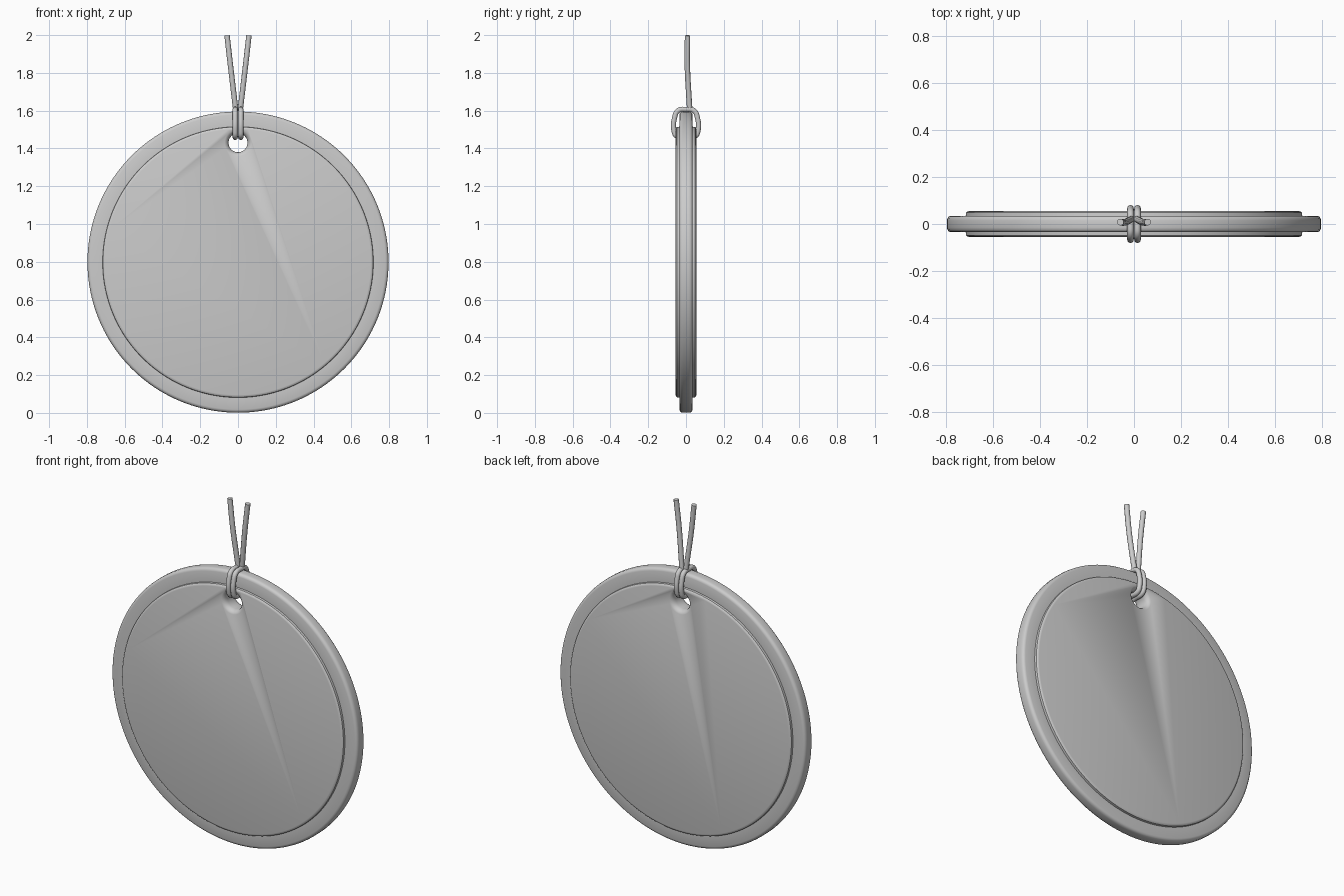
import bpy, bmesh
from math import sin, cos, pi, radians

if "Cube" in bpy.data.objects:
    bpy.data.objects.remove(bpy.data.objects["Cube"])


def lathe(name, half, z, seg):
    """Spin a (radius, y) half profile, mirrored front to back, about a y-facing axis."""
    profile = half + [(r, -y) for r, y in reversed(half)]
    bm = bmesh.new()
    rings = [[bm.verts.new((r * cos(2 * pi * i / seg), y, z + r * sin(2 * pi * i / seg)))
              for i in range(seg)] for r, y in profile]
    for a, b in zip(rings, rings[1:]):
        for i in range(seg):
            j = (i + 1) % seg
            bm.faces.new((a[i], a[j], b[j], b[i]))
    bm.faces.new(rings[0])
    bm.faces.new(rings[-1])
    bmesh.ops.recalc_face_normals(bm, faces=bm.faces)
    mesh = bpy.data.meshes.new(name)
    bm.to_mesh(mesh)
    bm.free()
    ob = bpy.data.objects.new(name, mesh)
    bpy.context.collection.objects.link(ob)
    return ob


def select(ob):
    bpy.ops.object.select_all(action='DESELECT')
    ob.select_set(True)
    bpy.context.view_layer.objects.active = ob


def cord(name, points, radius, closed=False):
    """Round cord along a smooth path."""
    cu = bpy.data.curves.new(name, 'CURVE')
    cu.dimensions = '3D'
    cu.bevel_depth = radius
    cu.bevel_resolution = 3
    cu.resolution_u = 8
    cu.use_fill_caps = True
    sp = cu.splines.new('BEZIER')
    sp.bezier_points.add(len(points) - 1)
    for bp, co in zip(sp.bezier_points, points):
        bp.co = co
        bp.handle_left_type = bp.handle_right_type = 'AUTO'
    sp.use_cyclic_u = closed
    ob = bpy.data.objects.new(name, cu)
    bpy.context.collection.objects.link(ob)
    select(ob)
    bpy.ops.object.convert(target='MESH')
    bpy.ops.object.shade_smooth_by_angle(angle=radians(50))
    return bpy.context.object


# Round tag: raised face on both sides, stepped rim with softened edges
tag = lathe("tag_disc", [
    (0.703, 0.055), (0.711, 0.053), (0.716, 0.048), (0.717, 0.035),
    (0.780, 0.035), (0.789, 0.032), (0.795, 0.025), (0.797, 0.015)], 0.798, 160)

# Hanging hole with flared mouth
cutter = lathe("hole_cutter", [
    (0.085, 0.065), (0.071, 0.055), (0.060, 0.048), (0.053, 0.038), (0.050, 0.024)], 1.43, 48)
cutter.hide_render = True
mod = tag.modifiers.new("hole", 'BOOLEAN')
mod.object = cutter
mod.operation = 'DIFFERENCE'
mod.solver = 'EXACT'
select(tag)
bpy.ops.object.modifier_apply(modifier=mod.name)
bpy.data.objects.remove(cutter)
select(tag)
bpy.ops.object.shade_smooth_by_angle(angle=radians(35))

# Cord: twin loops through the hole and over the rim, with two free tails
for side, s in (("left", -1), ("right", 1)):
    x = 0.015 * s
    cord("cord_loop_" + side, [
        (x, 0, 1.460), (x, -0.050, 1.466), (x, -0.064, 1.495), (x, -0.061, 1.560),
        (x, -0.042, 1.600), (x, 0, 1.607), (x, 0.042, 1.600),
        (x, 0.061, 1.560), (x, 0.064, 1.495), (x, 0.050, 1.466)], 0.014, True)
    cord("cord_tail_" + side, [
        (0.012 * s, 0.020, 1.605), (0.021 * s, 0.015, 1.68),
        (0.040 * s, 0.007, 1.84), (0.058 * s, 0.008, 1.998)], 0.0145)
